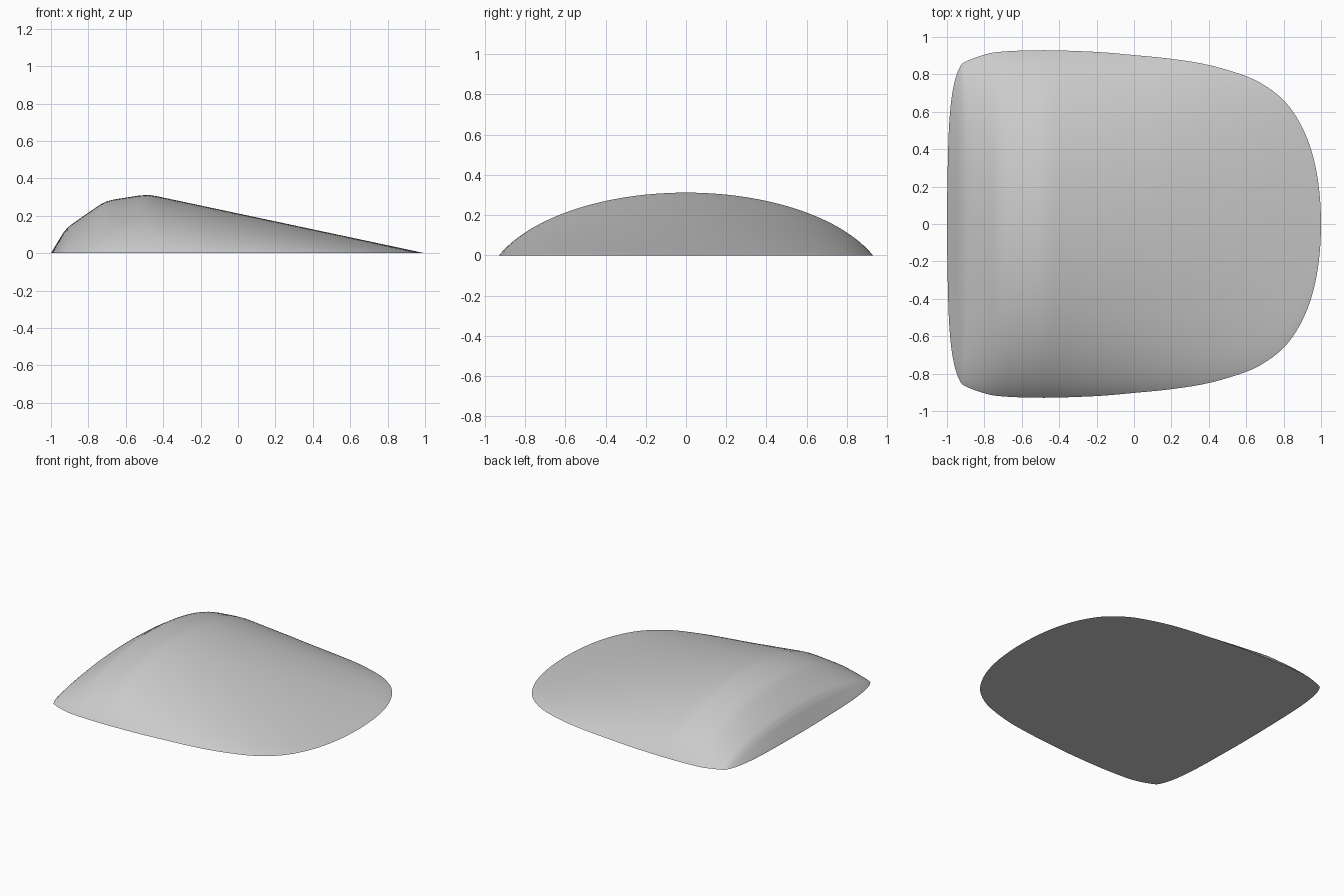
import bpy, bmesh, math
from mathutils import Vector

if "Cube" in bpy.data.objects:
    bpy.data.objects.remove(bpy.data.objects["Cube"])

# Plan outline (x, half width), from blunt end to nose
OUTLINE = [(-1, 0), (-.997, .25), (-.99, .5), (-.977, .66), (-.957, .77), (-.93, .84),
           (-.90, .868), (-.80, .905), (-.70, .922), (-.48, .929), (-.2, .92), (0, .903),
           (.2, .883), (.4, .85), (.6, .79), (.72, .727), (.82, .64), (.9, .515),
           (.955, .37), (.988, .2), (1, 0)]
# Ridge height along x
RIDGE = [(-1, 0), (-.935, .108), (-.91, .138), (-.88, .161), (-.74, .258), (-.71, .275),
         (-.67, .286), (-.53, .308), (-.48, .312), (-.44, .306), (.985, .003), (1, 0)]
STEPS, SEGS, BULGE = 5, 56, 1.08


def ridge(x):
    for (x0, z0), (x1, z1) in zip(RIDGE, RIDGE[1:]):
        if x <= x1:
            return z0 + (z1 - z0) * max(0, x - x0) / (x1 - x0)
    return 0


def arch(u):
    """Top part of an ellipse, 1 in the middle and 0 at u = +-1."""
    s = math.sqrt(1 - 1 / BULGE ** 2)
    return max(0, (math.sqrt(1 - (u / BULGE) ** 2) - s) / (1 - s))


def smooth_outline():
    p = [Vector(c) for c in OUTLINE]
    p = [Vector((p[1].x, -p[1].y))] + p + [Vector((p[-2].x, -p[-2].y))]
    out = []
    for a, b, c, d in zip(p, p[1:], p[2:], p[3:]):
        for i in range(STEPS):
            t = i / STEPS
            out.append(.5 * (2 * b + (c - a) * t + (2 * a - 5 * b + 4 * c - d) * t * t
                             + (3 * b - a - 3 * c + d) * t ** 3))
    return out[1:]


# Domed shell: lofted cross-sections closed by a point at each end
bm = bmesh.new()
rows = []
for x, w in smooth_outline():
    us = [-math.cos(math.pi * j / SEGS) for j in range(SEGS + 1)]
    rows.append([bm.verts.new((x, w * u, ridge(x) * arch(u))) for u in us])
for a, b in zip(rows, rows[1:]):
    for j in range(SEGS):
        bm.faces.new((a[j], b[j], b[j + 1], a[j + 1]))
tail, nose = bm.verts.new((-1, 0, 0)), bm.verts.new((1, 0, 0))
for j in range(SEGS):
    bm.faces.new((tail, rows[0][j], rows[0][j + 1]))
    bm.faces.new((nose, rows[-1][j + 1], rows[-1][j]))
# Flat underside
bm.faces.new([tail] + [r[-1] for r in rows] + [nose] + [r[0] for r in reversed(rows)])
bmesh.ops.recalc_face_normals(bm, faces=bm.faces)

mesh = bpy.data.meshes.new("domed_shell")
bm.to_mesh(mesh)
bm.free()
shell = bpy.data.objects.new("domed_shell", mesh)
bpy.context.collection.objects.link(shell)

grey = bpy.data.materials.new("light_grey")
grey.diffuse_color = (.6, .6, .6, 1)
grey.use_nodes = True
grey.node_tree.nodes["Principled BSDF"].inputs["Base Color"].default_value = grey.diffuse_color
mesh.materials.append(grey)

bpy.context.view_layer.objects.active = shell
shell.select_set(True)
bpy.ops.object.shade_smooth_by_angle(angle=math.radians(35))
